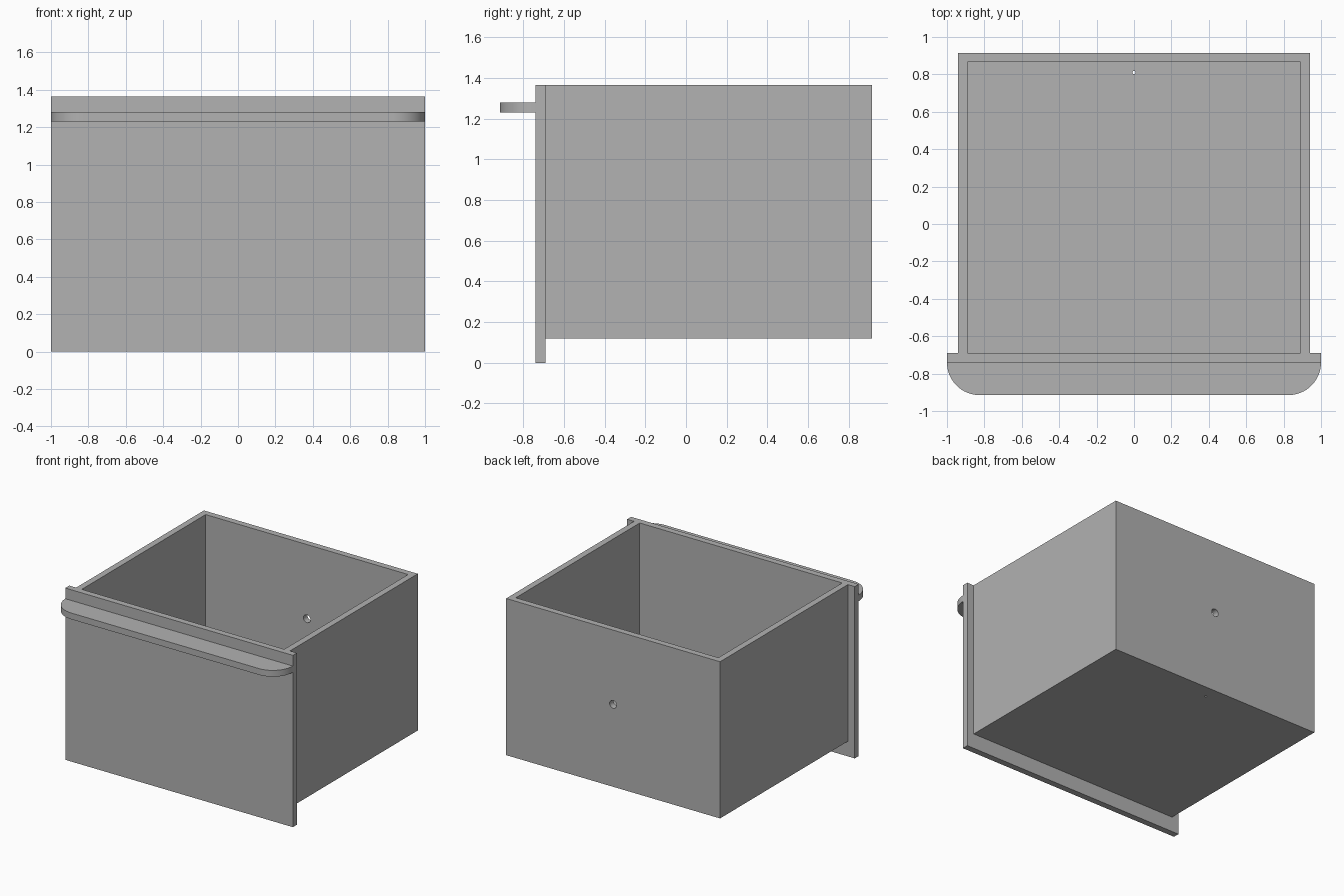
import bpy, math

default = bpy.data.objects.get("Cube")
if default:
    bpy.data.objects.remove(default, do_unlink=True)

grey = bpy.data.materials.new("plain_grey")
grey.use_nodes = True
colour = (0.445, 0.445, 0.445, 1)
grey.diffuse_color = colour
grey.node_tree.nodes["Principled BSDF"].inputs["Base Color"].default_value = colour

HEIGHT, WALL, BOTTOM = 1.365, 0.05, 0.12
BACK, PANEL_BACK, PANEL_FRONT, GRIP_FRONT = 0.915, -0.69, -0.74, -0.915
HALF_BOX = 0.94


def box(name, low, high):
    """Axis-aligned box between two corners."""
    bpy.ops.mesh.primitive_cube_add(size=1, location=[(a + b) / 2 for a, b in zip(low, high)])
    obj = bpy.context.object
    obj.name = name
    obj.scale = [b - a for a, b in zip(low, high)]
    bpy.ops.object.transform_apply(location=False, rotation=False, scale=True)
    obj.data.materials.append(grey)
    return obj


def drill(name, radius, location, rotation=(0, 0, 0)):
    bpy.ops.mesh.primitive_cylinder_add(vertices=24, radius=radius, depth=0.2,
                                        location=location, rotation=rotation)
    obj = bpy.context.object
    obj.name = name
    obj.data.materials.append(grey)
    return obj


def cut(target, cutter):
    mod = target.modifiers.new(cutter.name, "BOOLEAN")
    mod.operation, mod.solver, mod.object = "DIFFERENCE", "EXACT", cutter
    cutter.hide_render = True
    bpy.context.view_layer.objects.active = target
    bpy.ops.object.modifier_apply(modifier=mod.name)
    bpy.data.objects.remove(cutter, do_unlink=True)


# Drawer tray, closed at the front by the panel
tray = box("drawer_tray", (-HALF_BOX, PANEL_BACK, BOTTOM), (HALF_BOX, BACK, HEIGHT))
inner = HALF_BOX - WALL
cut(tray, box("cavity", (-inner, PANEL_BACK - 0.1, BOTTOM + WALL),
              (inner, BACK - WALL, HEIGHT + 0.1)))

# Round hole in the back wall and a pinhole in the floor
cut(tray, drill("back_hole", 0.031, (0, BACK - WALL / 2, 0.775), (math.pi / 2, 0, 0)))
cut(tray, drill("floor_hole", 0.008, (0, 0.81, BOTTOM + WALL / 2)))

# Front panel, wider and lower than the tray
box("front_panel", (-1, PANEL_FRONT, 0), (1, PANEL_BACK, HEIGHT))

# Full-width grip ledge with rounded front corners
radius = PANEL_FRONT - GRIP_FRONT
steps = 16
corner = [(1 - radius + radius * math.cos(a), PANEL_FRONT - radius * math.sin(a))
          for a in (math.pi / 2 * i / steps for i in range(steps + 1))]
outline = [(-x, y) for x, y in corner] + corner[::-1]
count = len(outline)
verts = [(x, y, z) for z in (1.23, 1.28) for x, y in outline]
faces = [list(range(count))[::-1], list(range(count, 2 * count))]
faces += [(i, (i + 1) % count, (i + 1) % count + count, i + count) for i in range(count)]
mesh = bpy.data.meshes.new("grip_ledge")
mesh.from_pydata(verts, [], faces)
mesh.materials.append(grey)
grip = bpy.data.objects.new("grip_ledge", mesh)
bpy.context.collection.objects.link(grip)

# Smooth the round surfaces while keeping edges sharp
for obj in (tray, grip):
    bpy.ops.object.select_all(action="DESELECT")
    obj.select_set(True)
    bpy.context.view_layer.objects.active = obj
    bpy.ops.object.shade_smooth_by_angle(angle=math.radians(30))
